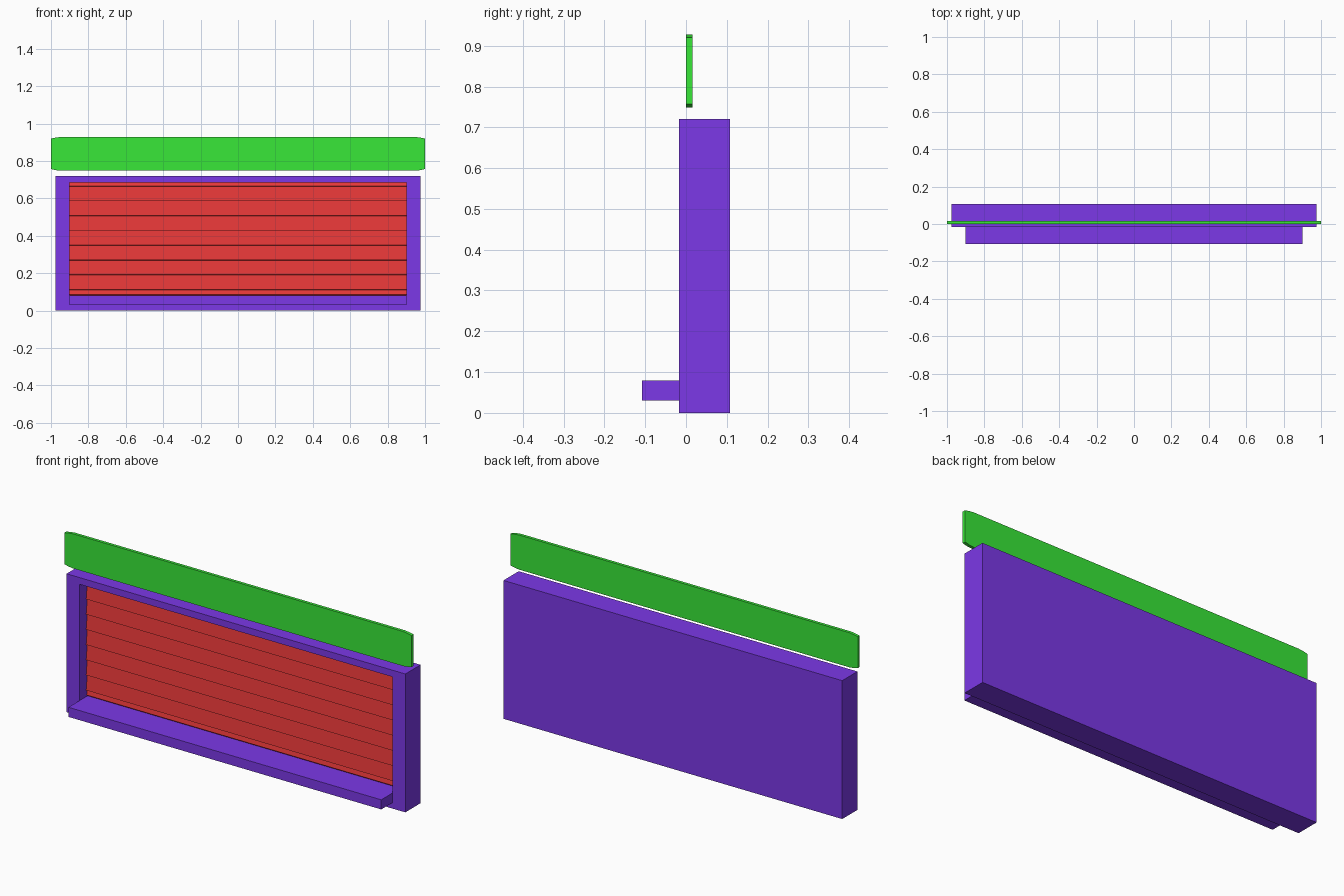
import bpy, bmesh

if "Cube" in bpy.data.objects:
    bpy.data.objects.remove(bpy.data.objects["Cube"])


def finish(bm, name, mat, smooth=False):
    bmesh.ops.recalc_face_normals(bm, faces=bm.faces)
    mesh = bpy.data.meshes.new(name)
    bm.to_mesh(mesh)
    bm.free()
    mesh.materials.append(mat)
    obj = bpy.data.objects.new(name, mesh)
    bpy.context.collection.objects.link(obj)
    if smooth:
        bpy.ops.object.select_all(action='DESELECT')
        obj.select_set(True)
        bpy.context.view_layer.objects.active = obj
        bpy.ops.object.shade_smooth_by_angle()
    return obj


def material(name, color):
    mat = bpy.data.materials.new(name)
    mat.diffuse_color = (*color, 1)
    return mat


def extrude(points, offset, place):
    """Closed profile placed in space by place(a, b), extruded along offset."""
    bm = bmesh.new()
    face = bm.faces.new([bm.verts.new(place(a, b)) for a, b in points])
    ext = bmesh.ops.extrude_face_region(bm, geom=[face])
    verts = [v for v in ext['geom'] if isinstance(v, bmesh.types.BMVert)]
    bmesh.ops.translate(bm, verts=verts, vec=offset)
    return bm


def rect(x, z0, z1):
    return [(-x, z0), (x, z0), (x, z1), (-x, z1)]


blue = material("frame_blue", (0.04, 0.005, 0.6))
red = material("shutter_red", (0.6, 0.005, 0.005))
green = material("sign_green", (0.005, 0.6, 0.005))
blue.diffuse_color = (0.2, 0.04, 0.8, 1)
red.diffuse_color = (0.8, 0.04, 0.04, 1)
green.diffuse_color = (0.04, 0.8, 0.04, 1)

# Frame: solid box with a recessed opening in its front
FRONT, BACK, FLOOR = -0.017, 0.108, 0.05
bm = bmesh.new()
outer_back, outer, inner, floor = [
    [bm.verts.new((x, y, z)) for x, z in rect(w, z0, z1)]
    for w, z0, z1, y in ((0.975, 0, 0.72, BACK), (0.975, 0, 0.72, FRONT),
                         (0.9, 0.08, 0.685, FRONT), (0.9, 0.08, 0.685, FLOOR))]
bm.faces.new(outer_back)
bm.faces.new(floor)
for a, b in ((outer_back, outer), (outer, inner), (inner, floor)):
    for i in range(4):
        j = (i + 1) % 4
        bm.faces.new((a[i], a[j], b[j], b[i]))
finish(bm, "window_frame", blue)

# Counter ledge below the opening
bm = extrude(rect(0.9, 0.03, 0.08), (0, FRONT + 0.108, 0),
             lambda x, z: (x, -0.108, z))
finish(bm, "counter_ledge", blue)

# Slatted shutter: overlapping sloped slats inside the recess
STEP, IN, OUT = 0.079, 0.046, 0.037
profile = [(0.049, 0.08), (0.041, 0.087)]
for k in range(8):
    z = 0.111 + k * STEP
    profile += [(IN, z), (OUT, z + 0.002)]
profile += [(0.041, 0.677), (0.049, 0.685)]
bm = extrude(profile, (1.8, 0, 0), lambda y, z: (-0.9, y, z))
finish(bm, "roller_shutter", red)

# Sign board above, with slightly tapered corners
half = [(0.95, 0.748), (0.975, 0.751), (1.0, 0.757),
        (1.0, 0.92), (0.975, 0.925), (0.95, 0.928)]
board = half + [(-x, z) for x, z in reversed(half)]
bm = extrude(board, (0, 0.016, 0), lambda x, z: (x, 0.0, z))
finish(bm, "sign_board", green, smooth=True)

for m in bpy.data.materials:
    if m.users and not m.is_grease_pencil:
        m.use_nodes = True
        m.node_tree.nodes["Principled BSDF"].inputs["Base Color"].default_value = m.diffuse_color
